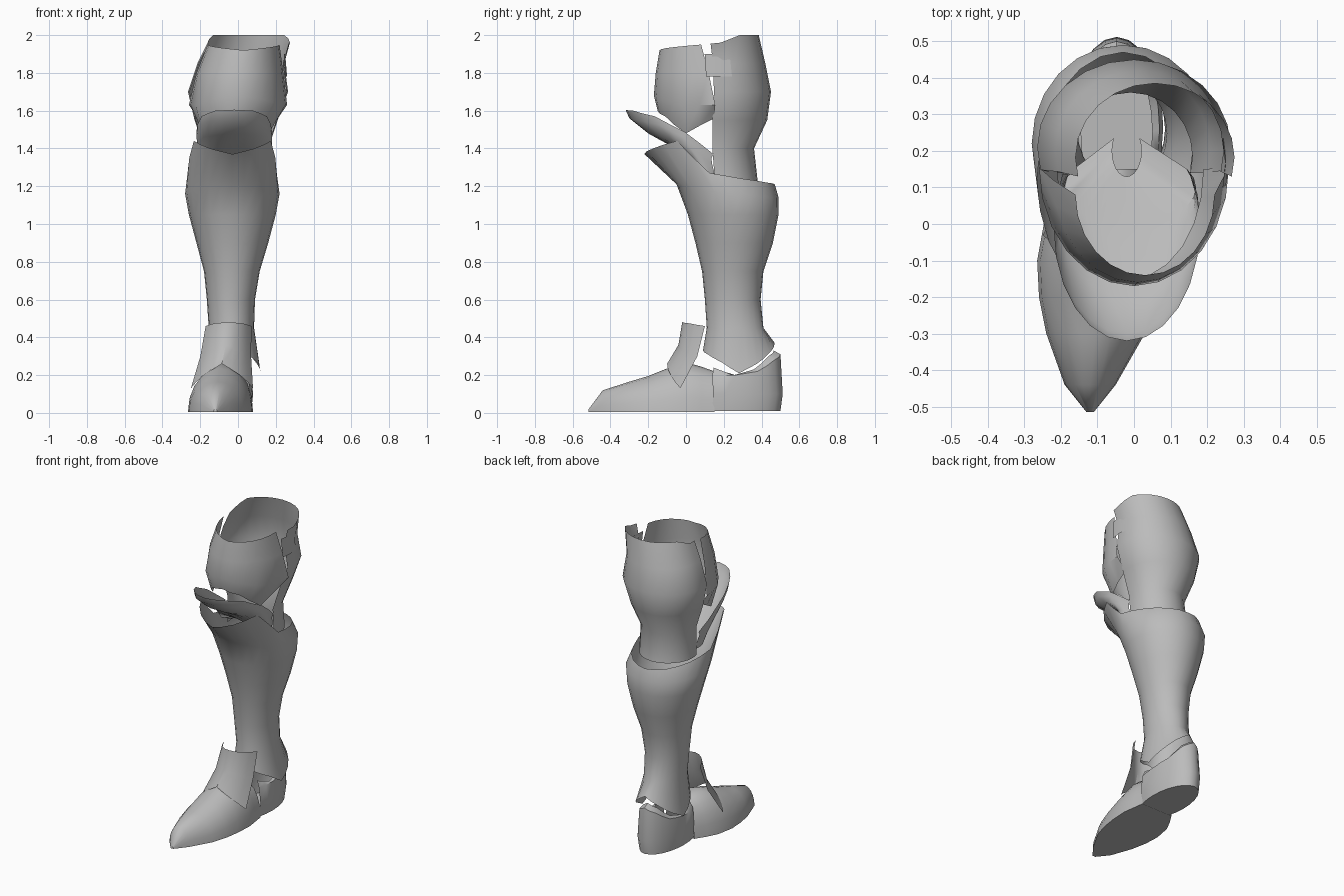
import bpy, bmesh
from math import sin, cos, radians, pi

if "Cube" in bpy.data.objects:
    bpy.data.objects.remove(bpy.data.objects["Cube"])

steel = bpy.data.materials.new("steel grey")
steel.use_nodes = True
colour = (0.5, 0.5, 0.5, 1)
steel.diffuse_color = colour
steel.node_tree.nodes["Principled BSDF"].inputs["Base Color"].default_value = colour


def skin(name, rings, closed, cap_ends=()):
    """Bridge equal-length rings of points into one smooth sheet."""
    bm = bmesh.new()
    rows = [[bm.verts.new(p) for p in ring] for ring in rings]
    n = len(rows[0])
    for low, high in zip(rows, rows[1:]):
        for i in range(n if closed else n - 1):
            j = (i + 1) % n
            bm.faces.new((low[i], low[j], high[j], high[i]))
    for end in cap_ends:
        bm.faces.new(rows[end])
    bmesh.ops.recalc_face_normals(bm, faces=bm.faces)
    mesh = bpy.data.meshes.new(name)
    bm.to_mesh(mesh)
    bm.free()
    mesh.materials.append(steel)
    obj = bpy.data.objects.new(name, mesh)
    bpy.context.collection.objects.link(obj)
    bpy.ops.object.select_all(action='DESELECT')
    obj.select_set(True)
    bpy.context.view_layer.objects.active = obj
    bpy.ops.object.shade_smooth_by_angle(angle=radians(40))
    return obj


def height(z, degrees):
    """Edge height around a ring: one value, or one per 30 degrees from the front."""
    if not isinstance(z, list):
        return z
    away = abs((degrees + 180) % 360 - 180) / 30
    i = min(int(away), len(z) - 2)
    return z[i] + (z[i + 1] - z[i]) * (away - i)


def shell(name, rows, start=0, end=360, cap_ends=()):
    """Plate wrapped round the leg; rows are (x left, x right, y front, y back, z)."""
    closed = end - start == 360
    steps = (end - start) // 15
    angles = [start + 15 * i for i in range(steps + (not closed))]
    rings = []
    for x0, x1, y0, y1, z in rows:
        rings.append([((x0 + x1) / 2 + (x1 - x0) / 2 * sin(radians(a)),
                       (y0 + y1) / 2 - (y1 - y0) / 2 * cos(radians(a)),
                       height(z, a)) for a in angles])
    return skin(name, rings, closed, cap_ends)


# Shin tube with notched ankle edge and flared knee lip
shell("greave", [
    (-.18, .12, .09, .47, [.33, .31, .27, .21, .26, .32, .37]),
    (-.155, .085, .11, .41, .45),
    (-.165, .09, .1, .395, .6),
    (-.18, .115, .085, .41, .75),
    (-.22, .16, .05, .46, .9),
    (-.26, .2, .01, .49, 1.05),
    (-.28, .22, -.05, .49, [1.21, 1.2, 1.18, 1.16, 1.15, 1.14, 1.14]),
    (-.265, .205, -.22, .47, [1.37, 1.4, 1.44, 1.27, 1.24, 1.22, 1.21]),
])

# Back half of the thigh and knee
shell("thigh_back", [
    (-.19, .16, .02, .38, 1.22),
    (-.18, .16, .01, .36, 1.4),
    (-.23, .21, -.03, .43, 1.55),
    (-.265, .265, -.03, .45, 1.7),
    (-.215, .245, -.02, .42, 1.85),
    (-.16, .275, -.02, .385, [1.95, 1.95, 1.95, 1.96, 2, 2, 2]),
], 75, 285)

# Front thigh plate and the strap joining it to the back
shell("thigh_front", [
    (-.21, .19, -.15, .45, [1.6, 1.57, 1.48, 1.56, 1.6]),
    (-.26, .26, -.17, .48, [1.68, 1.66, 1.63, 1.63, 1.65]),
    (-.22, .24, -.16, .4, 1.8),
    (-.16, .22, -.14, .3, [1.92, 1.93, 1.94, 1.95, 1.95]),
], -90, 90)
shell("thigh_strap", [
    (-.22, .26, -.09, .44, 1.78),
    (-.2, .25, -.09, .42, 1.9),
], 75, 105)

# Spoon-shaped knee cup with side tabs and a floor tucked into the shin
shell("knee_cup", [
    (-.06, .02, .13, .27, 1.26),
    (-.19, .17, 0, .2, [1.36, 1.35, 1.32, 1.27, 1.25]),
    (-.2, .17, -.07, .22, [1.41, 1.4, 1.38, 1.33, 1.28]),
    (-.21, .18, -.2, .25, [1.48, 1.47, 1.46, 1.4, 1.32]),
    (-.22, .18, -.3, .28, [1.56, 1.55, 1.53, 1.46, 1.35]),
    (-.22, .18, -.32, .3, [1.605, 1.6, 1.57, 1.49, 1.37]),
], -120, 120)

# Pointed plate over the instep
shell("instep_plate", [
    (-.275, .105, -.1, .18, [.26, .2, .13]),
    (-.22, .09, -.04, .36, [.36, .33, .3]),
    (-.19, .09, -.02, .46, [.48, .475, .46]),
], -60, 60)

# Open heel cup
shell("heel", [
    (-.17, .07, .02, .5, .01),
    (-.175, .08, .02, .512, .1),
    (-.165, .07, .02, .5, [.2, .2, .2, .2, .22, .28, .31]),
    (-.145, .05, .04, .465, [.24, .24, .24, .2, .23, .3, .33]),
], 60, 300, (0,))

# Forefoot: domed sections from toe to instep as (y, x left, x right, top)
sections = [
    (-.515, -.13, -.11, .02), (-.44, -.19, -.05, .12), (-.3, -.24, .03, .165),
    (-.2, -.26, .06, .195), (-.1, -.265, .075, .235), (.01, -.245, .08, .265),
    (.08, -.21, .07, .245), (.15, -.165, .06, .22),
]
dome = [pi * i / 10 for i in range(11)]
skin("forefoot", [[((x0 + x1) / 2 + (x1 - x0) / 2 * cos(a), y, .005 + (top - .005) * sin(a))
                   for a in dome] for y, x0, x1, top in sections], True, (0,))
